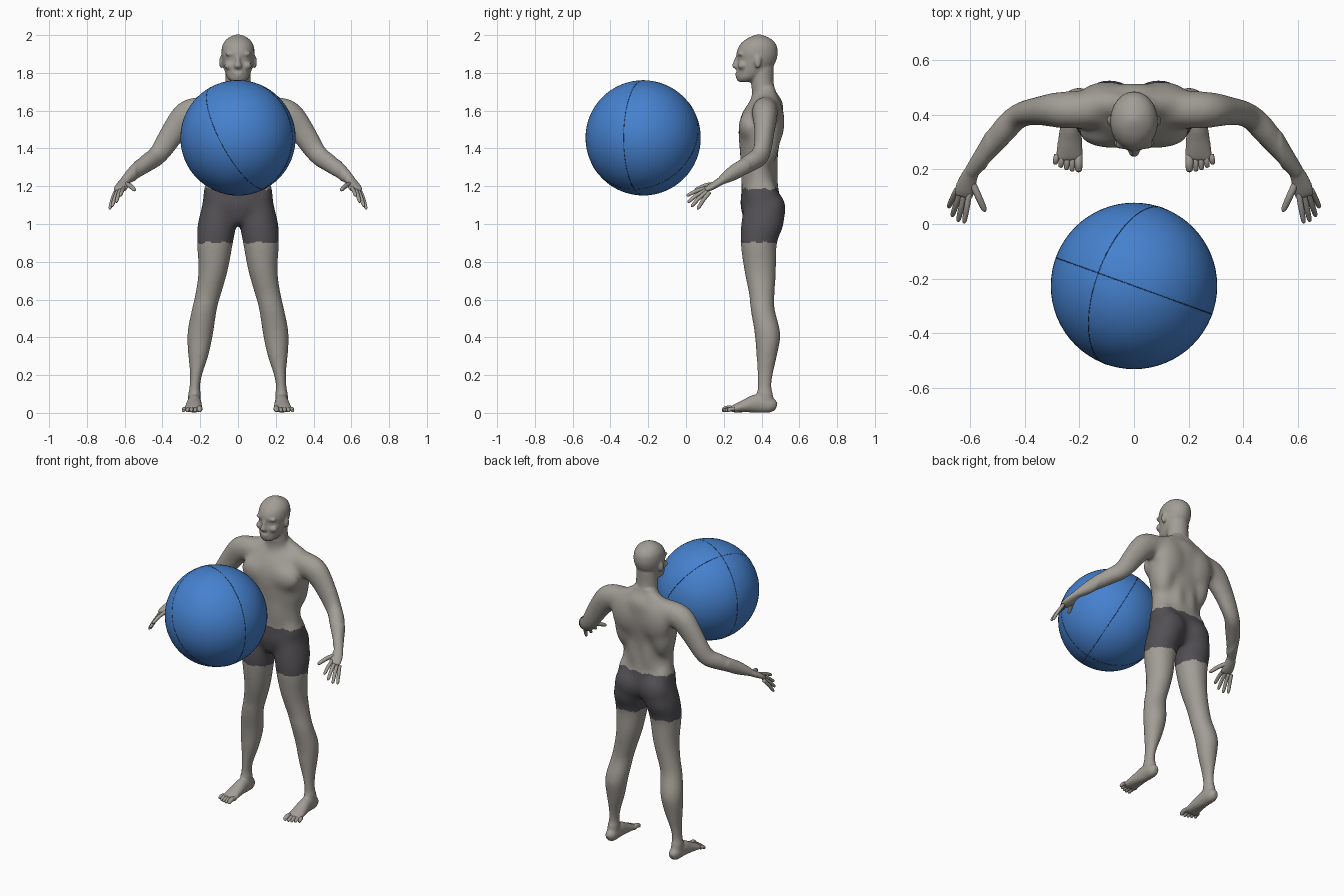
import bpy, bmesh, math
from mathutils import Vector, Matrix

if "Cube" in bpy.data.objects:
    bpy.data.objects.remove(bpy.data.objects["Cube"])


def material(name, rgb):
    m = bpy.data.materials.new(name)
    m.use_nodes = True
    m.diffuse_color = (*rgb, 1)
    m.node_tree.nodes["Principled BSDF"].inputs["Base Color"].default_value = (*rgb, 1)
    m.node_tree.nodes["Principled BSDF"].inputs["Roughness"].default_value = 0.6
    return m


SKIN = material("warm grey skin", (0.36, 0.34, 0.305))
CLOTH = material("charcoal cloth", (0.085, 0.08, 0.088))
BLUE = material("ball blue", (0.06, 0.22, 0.62))
SEAM = material("seam navy", (0.02, 0.06, 0.16))
STEPS, SIDES = 4, 24


def spline(rows):
    """Smoothly interpolate a list of (x, y, z, ru, rv) rows."""
    rows = [Vector(r) for r in rows]
    out = []
    for i in range(len(rows) - 1):
        a, b = rows[max(i - 1, 0)], rows[i]
        c, d = rows[i + 1], rows[min(i + 2, len(rows) - 1)]
        for k in range(STEPS):
            t = k / STEPS
            out.append(0.5 * (2 * b + (c - a) * t + (2 * a - 5 * b + 4 * c - d) * t ** 2
                              + (3 * b - a - 3 * c + d) * t ** 3))
    return out + [rows[-1]]


def loft(bm, rows, flat=True):
    """Elliptical rings: level when flat, otherwise square to the path."""
    rows = spline(rows)
    rings = []
    for i, r in enumerate(rows):
        u, v = Vector((1, 0, 0)), Vector((0, 1, 0))
        if not flat:
            t = rows[min(i + 1, len(rows) - 1)].xyz - rows[max(i - 1, 0)].xyz
            u = Vector((0, 0, 1)).cross(t).normalized()
            v = t.cross(u).normalized()
        angles = [math.tau * k / SIDES for k in range(SIDES)]
        rings.append([bm.verts.new(r.xyz + u * r[3] * math.cos(a) + v * r[4] * math.sin(a))
                      for a in angles])
    for a, b in zip(rings, rings[1:]):
        for k in range(SIDES):
            j = (k + 1) % SIDES
            bm.faces.new((a[k], a[j], b[j], b[k]))
    bm.faces.new(rings[0][::-1])
    bm.faces.new(rings[-1])


def stack(bm, rows):
    """Central loft from (z, half width, front y, back y)."""
    loft(bm, [(0, (f + b) / 2, z, w, (b - f) / 2) for z, w, f, b in rows])


def blob(bm, centre, radii):
    bmesh.ops.create_uvsphere(bm, u_segments=24, v_segments=16, radius=1,
                              matrix=Matrix.LocRotScale(centre, None, radii))


def digit(bm, base, tip, r):
    """Finger or toe with a slight bend and a rounded end."""
    a, b = Vector(base), Vector(tip)
    mid = a.lerp(b, 0.5) + Vector((0, 0, r * 0.5))
    end = a.lerp(b, 0.9)
    loft(bm, [(*a, r, r), (*mid, r, r), (*end, r * 0.8, r * 0.8), (*b, r * 0.2, r * 0.2)], False)


def mirror(bm):
    """Add the same parts on the other side."""
    copy = bmesh.ops.duplicate(bm, geom=bm.verts[:] + bm.edges[:] + bm.faces[:])
    bmesh.ops.scale(bm, vec=(-1, 1, 1), verts=[g for g in copy["geom"] if isinstance(g, bmesh.types.BMVert)])


def finish(bm, name):
    """Turn the volumes into a smooth shaded object."""
    bmesh.ops.recalc_face_normals(bm, faces=bm.faces)
    for f in bm.faces:
        f.smooth = True
    mesh = bpy.data.meshes.new(name)
    bm.to_mesh(mesh)
    bm.free()
    mesh.materials.append(SKIN)
    obj = bpy.data.objects.new(name, mesh)
    bpy.context.collection.objects.link(obj)
    return obj


# Fingers, thumb and toes stay separate so the gaps between them are crisp
bm = bmesh.new()
for base, tip in (((.603, .115, 1.192), (.623, .002, 1.15)), ((.622, .11, 1.182), (.645, .008, 1.115)),
                  ((.638, .113, 1.173), (.667, .027, 1.092)), ((.65, .125, 1.168), (.68, .06, 1.078))):
    digit(bm, base, tip, .0105)
digit(bm, (.597, .16, 1.212), (.545, .045, 1.18), .0125)
for i in range(5):
    x = .203 + i * .019 + .003 * (i > 0)
    r = .0145 if i == 0 else .0105
    digit(bm, (x, .255, .02), (x + .002 * i, .19 + .0018 * i * i, r), r)
mirror(bm)
finish(bm, "fingers_and_toes")

bm = bmesh.new()

# Leg
loft(bm, [(.10, .41, 1.12, .085, .10), (.112, .405, 1.0, .103, .115), (.122, .385, .9, .097, .098),
          (.132, .393, .75, .079, .086), (.16, .402, .62, .07, .069), (.178, .405, .55, .069, .066),
          (.2, .432, .42, .071, .071), (.21, .427, .3, .056, .057), (.221, .42, .21, .036, .046),
          (.229, .416, .14, .031, .04), (.231, .42, .07, .034, .044), (.231, .425, .02, .028, .042)])
blob(bm, (.17, .36, .59), (.04, .025, .06))

# Foot
loft(bm, [(.23, .478, .03, .016, .02), (.23, .45, .04, .034, .04), (.231, .38, .05, .037, .05),
          (.234, .31, .036, .044, .034), (.237, .25, .021, .05, .019), (.237, .236, .016, .045, .013)], False)

# Arm, running from the collar to the wrist
loft(bm, [(.12, .425, 1.6, .07, .075), (.2, .418, 1.598, .07, .077), (.27, .418, 1.575, .069, .08),
          (.34, .415, 1.49, .056, .07), (.42, .398, 1.37, .048, .058), (.48, .34, 1.325, .05, .052),
          (.55, .25, 1.27, .037, .04), (.597, .19, 1.232, .027, .024)], False)

# Palm
loft(bm, [(.59, .2, 1.238, .026, .022), (.607, .165, 1.215, .033, .02), (.62, .125, 1.192, .038, .017),
          (.627, .1, 1.178, .034, .011)], False)

# Muscle masses of one side: chest, flank, shoulder blade, buttock, lower back, belly, hip
for centre, radii in (((.085, .335, 1.515), (.12, .058, .085)), ((.13, .415, 1.46), (.075, .085, .17)),
                      ((.1, .455, 1.54), (.11, .068, .14)), ((.09, .45, 1.08), (.1, .08, .1)),
                      ((.045, .435, 1.3), (.05, .055, .22)), ((.045, .335, 1.3), (.07, .047, .2)),
                      ((.13, .4, 1.15), (.055, .085, .1))):
    blob(bm, centre, radii)

# Slope from neck to shoulder
loft(bm, [(.02, .43, 1.715, .04, .035), (.1, .44, 1.655, .05, .045), (.21, .425, 1.61, .05, .045)], False)

# Ear, eye, brow, cheek
blob(bm, (.089, .38, 1.858), (.011, .018, .034))
blob(bm, (.034, .292, 1.874), (.016, .012, .009))
blob(bm, (.034, .289, 1.9), (.035, .016, .012))
blob(bm, (.045, .298, 1.838), (.028, .024, .022))
mirror(bm)

# Torso
stack(bm, [(1.0, .09, .34, .47), (1.08, .185, .288, .505), (1.2, .176, .295, .488), (1.3, .17, .291, .48),
           (1.4, .187, .283, .492), (1.5, .203, .277, .51), (1.58, .195, .293, .515), (1.64, .15, .33, .515),
           (1.68, .09, .355, .495)])
blob(bm, (0, .34, 1.06), (.06, .045, .07))

# Neck and head
stack(bm, [(1.6, .1, .36, .51), (1.68, .077, .348, .485), (1.74, .068, .345, .465), (1.83, .066, .335, .465)])
stack(bm, [(1.752, .032, .278, .34), (1.77, .054, .266, .39), (1.8, .068, .267, .43), (1.84, .079, .267, .465),
           (1.873, .085, .272, .48), (1.905, .088, .267, .486), (1.945, .083, .282, .48),
           (1.975, .064, .312, .457), (1.994, .036, .348, .422), (2.003, .01, .374, .394)])

# Nose and lips
loft(bm, [(0, .276, 1.892, .01, .012), (0, .268, 1.86, .013, .017), (0, .263, 1.835, .021, .018),
          (0, .268, 1.823, .015, .012)])
blob(bm, (0, .272, 1.797), (.027, .012, .007))
blob(bm, (0, .273, 1.783), (.023, .012, .007))

# Fuse all these volumes into one skin
body = finish(bm, "body")
fuse = body.modifiers.new("fuse", "REMESH")
fuse.mode = "VOXEL"
fuse.voxel_size = 0.0065
fused = bpy.data.meshes.new_from_object(body.evaluated_get(bpy.context.evaluated_depsgraph_get()))
body.modifiers.clear()
body.data = fused
fused.materials.clear()
fused.materials.append(SKIN)
fused.materials.append(CLOTH)

# Relax the muscles strongly, but the face, hands and feet only lightly
bm = bmesh.new()
bm.from_mesh(fused)
soft = [v for v in bm.verts if abs(v.co.x) < .54 and .11 < v.co.z < 1.72]
for verts, rounds in ((soft, 60), (bm.verts[:], 3)):
    for _ in range(rounds):
        bmesh.ops.smooth_vert(bm, verts=verts, factor=0.5, use_axis_x=True, use_axis_y=True, use_axis_z=True)

# Shorts are the band of skin between two uneven hems
for f in bm.faces:
    c = f.calc_center_median()
    ripple = .004 * math.sin(c.x * 70) + .003 * math.sin(c.y * 110)
    f.material_index = int(abs(c.x) < .3 and .9 + ripple < c.z < 1.187 + ripple)
    f.smooth = True
bm.to_mesh(fused)
bm.free()

# Ball
CENTRE, RADIUS = Vector((0, -.227, 1.456)), .305
bpy.ops.mesh.primitive_uv_sphere_add(segments=64, ring_count=32, radius=RADIUS, location=CENTRE)
ball = bpy.context.object
ball.name = "ball"
ball.data.materials.append(BLUE)
bpy.ops.object.shade_smooth()

# Two crossing seams
side = Vector((.34, .94, 0)).normalized()
lean = Vector((-.43, .156, .887)).normalized()
for name, normal in (("upright_seam", side), ("leaning_seam", side.cross(lean))):
    bpy.ops.mesh.primitive_torus_add(major_radius=RADIUS - .001, minor_radius=.0019, major_segments=96,
                                     minor_segments=8, location=CENTRE,
                                     rotation=normal.to_track_quat("Z", "Y").to_euler())
    seam = bpy.context.object
    seam.name = name
    seam.data.materials.append(SEAM)
    bpy.ops.object.shade_smooth()
